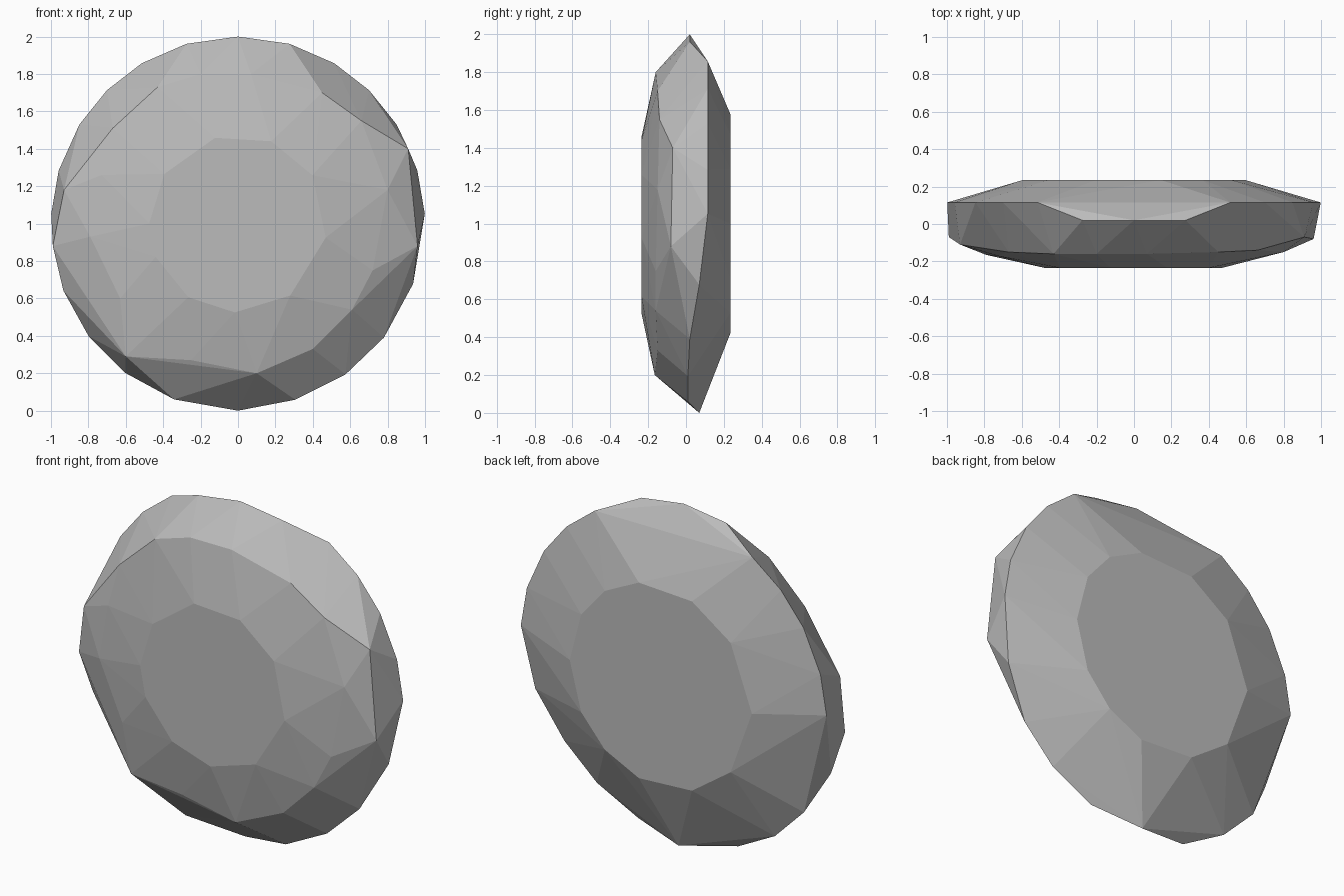
import bpy
import bmesh
import math

# Remove the default cube only
default_cube = bpy.data.objects.get("Cube")
if default_cube:
    bpy.data.objects.remove(default_cube, do_unlink=True)


def polar_point(angle, radius, depth):
    """Point on an upright ring centred at height 1."""
    turn = math.radians(angle)
    return (radius * math.cos(turn), depth, 1 + radius * math.sin(turn))


def make_material(name, colour):
    material = bpy.data.materials.new(name)
    material.use_nodes = True
    material.diffuse_color = colour
    shader = next(n for n in material.node_tree.nodes if n.type == 'BSDF_PRINCIPLED')
    shader.inputs["Base Color"].default_value = colour
    return material


points = []

# Flat front table and larger flat back table
front_angles = [105, 68, 33, -9, -54, -92, -124, -158, 180, 146]
back_angles = [0, 29, 52, 76, 110, 140, 180, -140, -110, -76, -52, -29]
points += [polar_point(angle, 0.475, -0.235) for angle in front_angles]
points += [polar_point(angle, 0.595, 0.235) for angle in back_angles]

# Girdle: the upper half is mirrored, the lower half differs on each side
upper_girdle = [(74, 0.02), (59, 0.115), (45.5, 0.115), (32, 0.115), (16.5, 0.115), (3, 0.115)]
lower_right = [(-19, 0.07), (-38, 0.02), (-54.5, 0.01), (-72, 0.01)]
lower_left = [(201, -0.02), (217, 0.04), (233, 0.03), (250, 0.0)]
girdle = [(90, 0.02), (-90, 0.07)] + lower_right + lower_left
for angle, depth in upper_girdle:
    girdle += [(angle, depth), (180 - angle, depth)]
points += [polar_point(angle, 0.99 if angle < 0 and angle > -90 else 1.0, depth)
           for angle, depth in girdle]

# Irregular crown facets between the front table and the girdle: x, depth, height
points += [
    (-0.2, -0.16, 1.8), (0.07, -0.16, 1.8), (0.45, -0.15, 1.7), (0.66, -0.14, 1.55),
    (0.91, -0.07, 1.4), (0.8, -0.15, 1.18), (0.96, -0.08, 0.88), (0.72, -0.16, 0.75),
    (0.61, -0.16, 0.54), (0.4, -0.15, 0.33), (0.1, -0.165, 0.2), (-0.25, -0.165, 0.27),
    (-0.6, -0.14, 0.29), (-0.63, -0.18, 0.6), (-0.79, -0.165, 0.93), (-0.99, -0.07, 0.88),
    (-0.93, -0.11, 1.18), (-0.73, -0.17, 1.26), (-0.67, -0.15, 1.51), (-0.43, -0.16, 1.73),
]

# Wrap the points in a faceted solid and merge coplanar triangles
bm = bmesh.new()
for point in points:
    bm.verts.new(point)
hull = bmesh.ops.convex_hull(bm, input=bm.verts[:])
bmesh.ops.delete(bm, geom=[v for v in bm.verts if not v.link_faces], context='VERTS')
bmesh.ops.dissolve_limit(bm, angle_limit=math.radians(1), verts=bm.verts[:], edges=bm.edges[:])
bmesh.ops.recalc_face_normals(bm, faces=bm.faces[:])

mesh = bpy.data.meshes.new("faceted_disc")
bm.to_mesh(mesh)
bm.free()
mesh.materials.append(make_material("plain grey", (0.5, 0.5, 0.5, 1.0)))
faceted_disc = bpy.data.objects.new("faceted_disc", mesh)
bpy.context.scene.collection.objects.link(faceted_disc)
